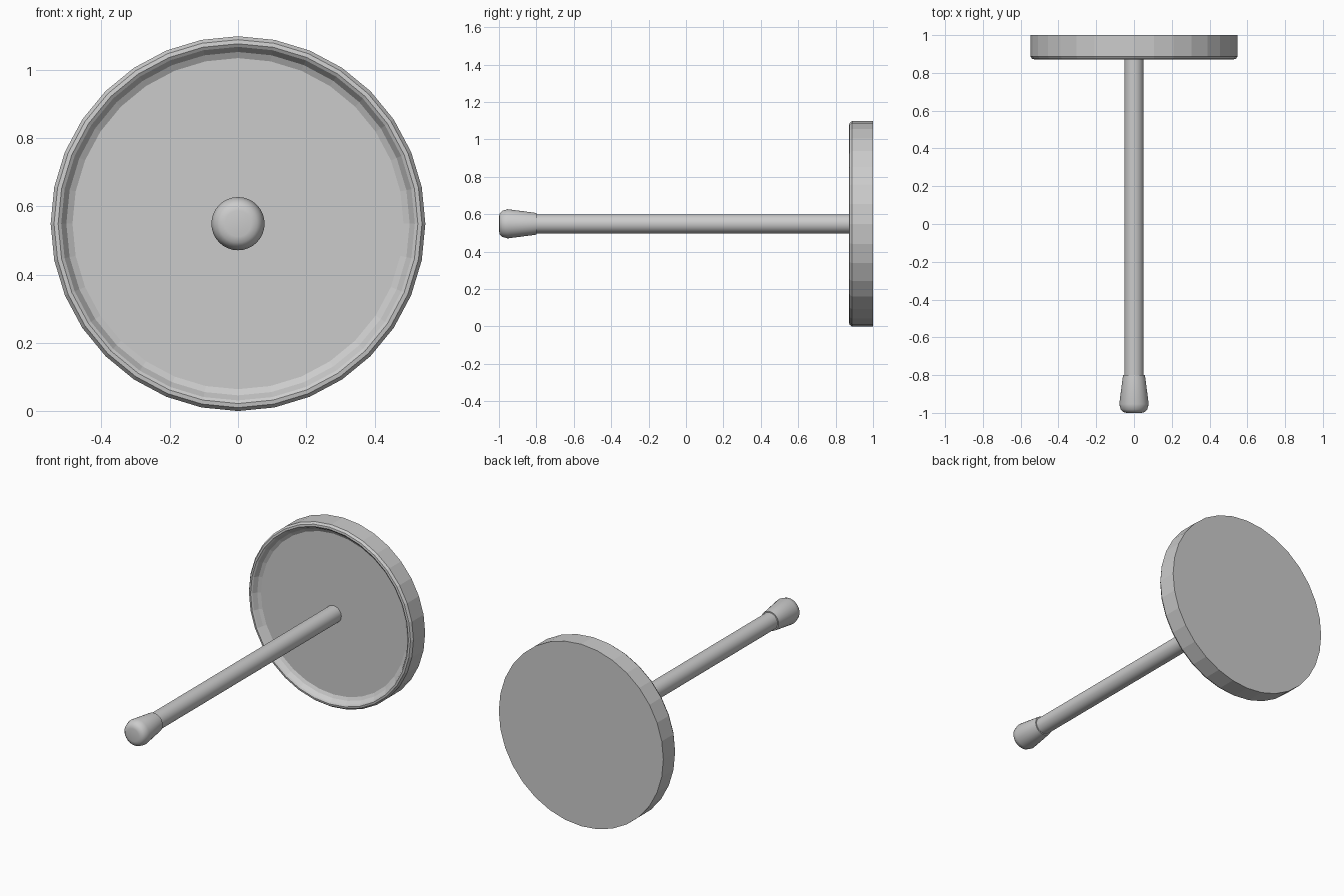
import bpy, bmesh, math

if "Cube" in bpy.data.objects:
    bpy.data.objects.remove(bpy.data.objects["Cube"])

CZ = 0.549  # height of the shared axis


def lathe(name, profile, sides, smooth):
    """Revolve (radius, y) points around the y axis; both ends are capped."""
    bm = bmesh.new()
    rings = []
    for r, y in profile:
        ring = []
        for i in range(sides):
            a = 2 * math.pi * i / sides
            ring.append(bm.verts.new((r * math.cos(a), y, CZ + r * math.sin(a))))
        rings.append(ring)
    for a, b in zip(rings, rings[1:]):
        for i in range(sides):
            j = (i + 1) % sides
            bm.faces.new((a[i], a[j], b[j], b[i]))
    bm.faces.new(rings[0])
    bm.faces.new(rings[-1])
    bmesh.ops.recalc_face_normals(bm, faces=bm.faces)
    mesh = bpy.data.meshes.new(name)
    bm.to_mesh(mesh)
    bm.free()
    ob = bpy.data.objects.new(name, mesh)
    bpy.context.collection.objects.link(ob)
    if smooth:
        bpy.ops.object.select_all(action='DESELECT')
        ob.select_set(True)
        bpy.context.view_layer.objects.active = ob
        bpy.ops.object.shade_smooth_by_angle(angle=math.radians(35))
    return ob


# Faceted disc with a rounded lip and a shallow dished front
lathe("disc_head", [(0.485, 0.912), (0.503, 0.902), (0.518, 0.878), (0.527, 0.872),
                    (0.539, 0.874), (0.549, 0.888), (0.549, 1.0)], 32, False)

# Long straight rod, sunk into the disc and the grip
lathe("rod", [(0.051, -0.83), (0.051, 0.93)], 32, True)

# Flared grip with a rounded end
lathe("grip", [(0.038, -1.0), (0.056, -0.996), (0.070, -0.982), (0.078, -0.953),
               (0.058, -0.80)], 32, True)
